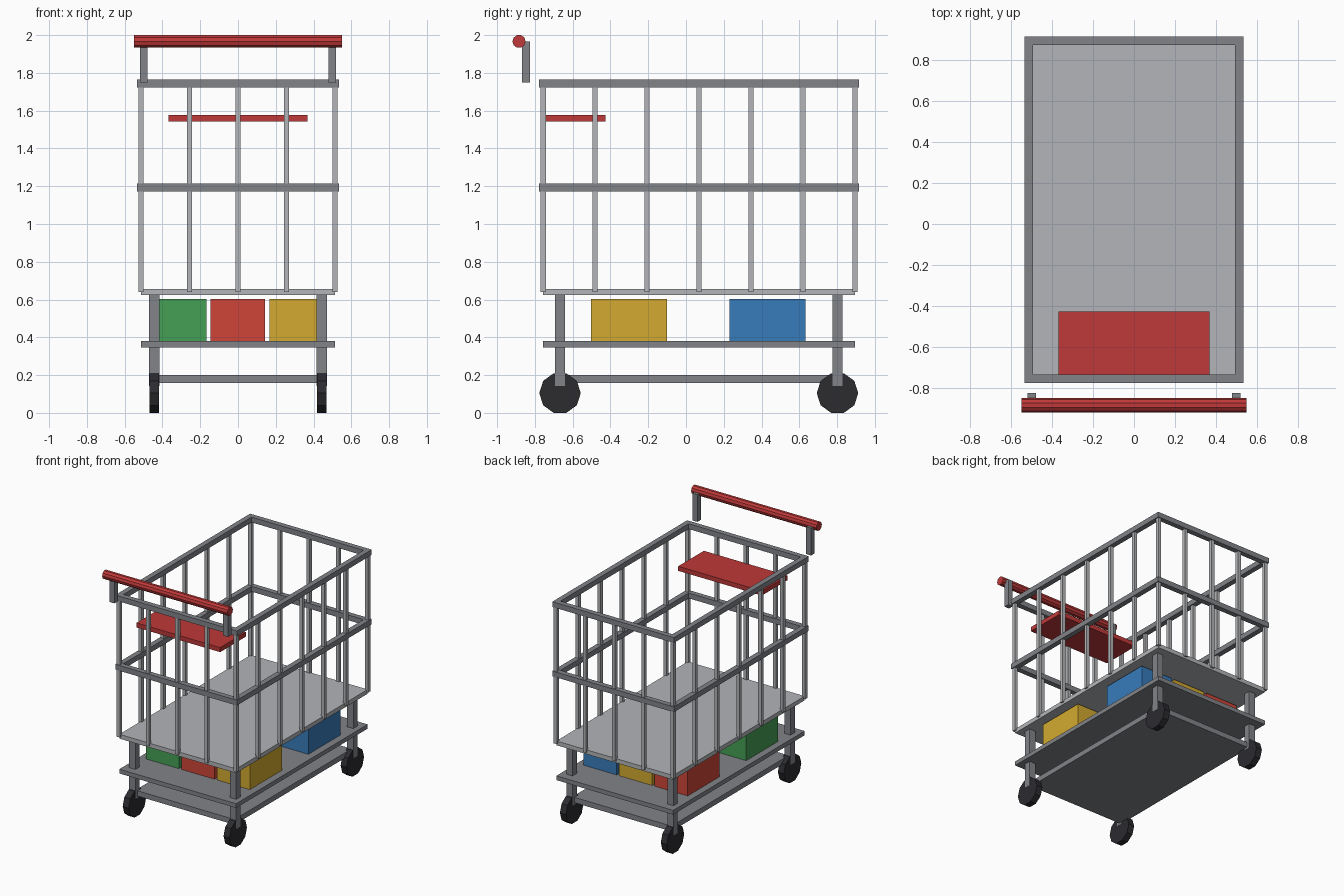
import bpy
from math import pi

if "Cube" in bpy.data.objects:
    bpy.data.objects.remove(bpy.data.objects["Cube"])

CY = 0.069            # basket centre along y
HX, HY = 0.513, 0.825  # half size of basket at bar centres


def mat(name, r, g, b):
    m = bpy.data.materials.new(name)
    m.diffuse_color = (r, g, b, 1)
    m.use_nodes = True
    m.node_tree.nodes["Principled BSDF"].inputs["Base Color"].default_value = m.diffuse_color
    return m


STEEL = mat("steel", 0.22, 0.23, 0.25)
LIGHT = mat("light_steel", 0.45, 0.46, 0.48)
RUBBER = mat("rubber", 0.025, 0.025, 0.03)
GRIP = mat("grip_red", 0.52, 0.04, 0.04)
RED = mat("box_red", 0.62, 0.06, 0.04)
GREEN = mat("box_green", 0.06, 0.35, 0.09)
YELLOW = mat("box_yellow", 0.65, 0.4, 0.03)
BLUE = mat("box_blue", 0.04, 0.2, 0.5)


def box(name, loc, size, m):
    bpy.ops.mesh.primitive_cube_add(size=1, location=loc)
    o = bpy.context.object
    o.name = name
    o.scale = size
    o.data.materials.append(m)


def rod_x(name, loc, r, length, m):
    bpy.ops.mesh.primitive_cylinder_add(vertices=10, radius=r, depth=length,
                                        location=loc, rotation=(0, pi / 2, 0))
    o = bpy.context.object
    o.name = name
    o.data.materials.append(m)


# Basket floor, lower shelf and chassis plate
box("basket_floor", (0, CY, 0.64), (2 * HX, 2 * HY, 0.034), LIGHT)
box("lower_shelf", (0, CY, 0.363), (2 * HX, 2 * HY, 0.034), STEEL)
box("chassis_plate", (0, CY, 0.179), (0.87, 1.47, 0.042), STEEL)

# Horizontal rims
T = 0.042
for label, z in (("top", 1.744), ("middle", 1.194)):
    for s in (-1, 1):
        box(label + "_rim_side", (s * HX, CY, z), (T, 2 * HY + T, T), STEEL)
        box(label + "_rim_end", (0, CY + s * HY, z), (2 * HX - T, T, T), STEEL)

# Upright basket bars
B = 0.027
for s in (-1, 1):
    for i in range(7):
        box("side_bar", (s * HX, CY - HY + i * HY / 3, 1.19), (B, B, 1.1), LIGHT)
    for i in range(1, 4):
        box("end_bar", (-HX + i * HX / 2, CY + s * HY, 1.19), (B, B, 1.1), LIGHT)

# Legs and wheels
for x in (-0.443, 0.443):
    for y in (-0.667, 0.802):
        box("leg", (x, y, 0.39), (0.054, 0.054, 0.493), STEEL)
        rod_x("wheel", (x, y, 0.105), 0.11, 0.052, RUBBER)

# Push handle and its posts
rod_x("handle", (0, -0.884, 1.9665), 0.035, 1.1, GRIP)
for x in (-0.499, 0.499):
    box("handle_post", (x, -0.847, 1.857), (0.042, 0.042, 0.217), STEEL)

# Child seat
box("child_seat", (0, -0.588, 1.56), (0.735, 0.322, 0.036), GRIP)

# Boxes on the lower shelf
for y, row in ((-0.302, (GREEN, RED, YELLOW)), (0.432, (RED, YELLOW, BLUE))):
    for i, m in enumerate(row):
        box("cargo_box", (-0.313 + i * 0.312, y, 0.491), (0.29, 0.402, 0.224), m)
